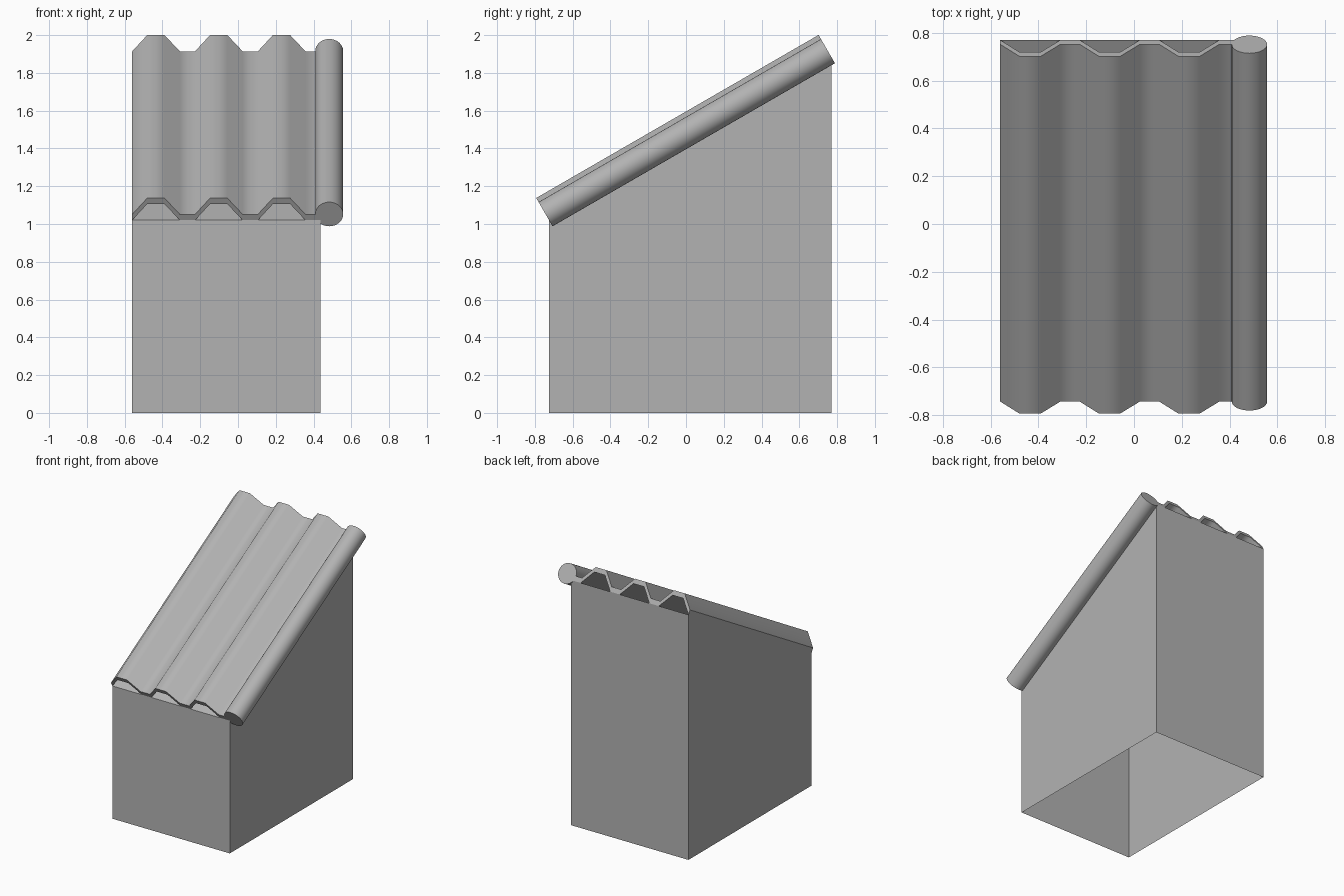
import bpy, bmesh, math
from mathutils import Vector

if "Cube" in bpy.data.objects:
    bpy.data.objects.remove(bpy.data.objects["Cube"])

X0, X1 = -0.56, 0.438
Y0, Y1 = -0.725, 0.77
Z0 = 1.02
SLOPE = math.radians(30)
LENGTH = (Y1 - Y0) / math.cos(SLOPE)
ALONG = Vector((0, math.cos(SLOPE), math.sin(SLOPE)))
NORMAL = Vector((0, -math.sin(SLOPE), math.cos(SLOPE)))

# Mid grey for every part
grey = bpy.data.materials.new("mid_grey")
grey.diffuse_color = (0.45, 0.45, 0.45, 1)
grey.use_nodes = True
grey.node_tree.nodes["Principled BSDF"].inputs["Base Color"].default_value = grey.diffuse_color


def add_object(name, bm, smooth=None):
    bmesh.ops.recalc_face_normals(bm, faces=bm.faces)
    mesh = bpy.data.meshes.new(name)
    bm.to_mesh(mesh)
    bm.free()
    mesh.materials.append(grey)
    ob = bpy.data.objects.new(name, mesh)
    bpy.context.collection.objects.link(ob)
    if smooth:
        bpy.ops.object.select_all(action='DESELECT')
        ob.select_set(True)
        bpy.context.view_layer.objects.active = ob
        bpy.ops.object.shade_smooth_by_angle(angle=math.radians(smooth))
    return ob


def roof_point(x, h, d):
    """Point at height h above the slope and distance d up it."""
    return Vector((x, Y0, Z0)) + NORMAL * h + ALONG * d


def slope_extrude(name, outline, smooth, sharp=()):
    """Sweep a closed (x, h) outline up the slope; sharp lists hard corners."""
    bm = bmesh.new()
    a = [bm.verts.new(roof_point(x, h, 0)) for x, h in outline]
    b = [bm.verts.new(roof_point(x, h, LENGTH)) for x, h in outline]
    n = len(outline)
    for i in range(n):
        j = (i + 1) % n
        bm.faces.new((a[i], a[j], b[j], b[i]))
    bm.faces.new(a)
    bm.faces.new(b)
    for i in sharp:
        bm.edges.get((a[i], b[i])).smooth = False
    return add_object(name, bm, smooth)


# Walls: box with sloping top and open underside
bm = bmesh.new()
bmesh.ops.create_cube(bm, size=1)
for v in bm.verts:
    top, back = v.co.z > 0, v.co.y > 0
    v.co.x = X1 if v.co.x > 0 else X0
    v.co.y = Y1 if back else Y0
    v.co.z = 0 if not top else Z0 + (math.tan(SLOPE) * (Y1 - Y0) if back else 0)
bottom = [f for f in bm.faces if all(v.co.z < 0.01 for v in f.verts)]
bmesh.ops.recalc_face_normals(bm, faces=bm.faces)
bmesh.ops.delete(bm, geom=bottom, context='FACES_ONLY')
add_object("walls", bm)

# Corrugated roof sheet: three trapezoid ridges, hard outer corners
pitch, rise, thick = (X1 - X0) / 3, 0.1, 0.036
line = []
for k in range(3):
    for dx, h in ((0, 0), (0.08, rise), (0.17, rise), (0.252, 0)):
        line.append((X0 + k * pitch + dx, h))
line.append((X1, 0))
outline = line + [(x, h + thick) for x, h in reversed(line)]
n = len(line)
slope_extrude("roof_sheet", outline, 60, (0, n - 1, n, 2 * n - 1))

# Round edge roll along the right side of the roof
N, R = 32, 0.074
circle = [(0.483 + R * math.cos(2 * math.pi * i / N),
           0.037 + R * math.sin(2 * math.pi * i / N)) for i in range(N)]
slope_extrude("edge_roll", circle, 40)
